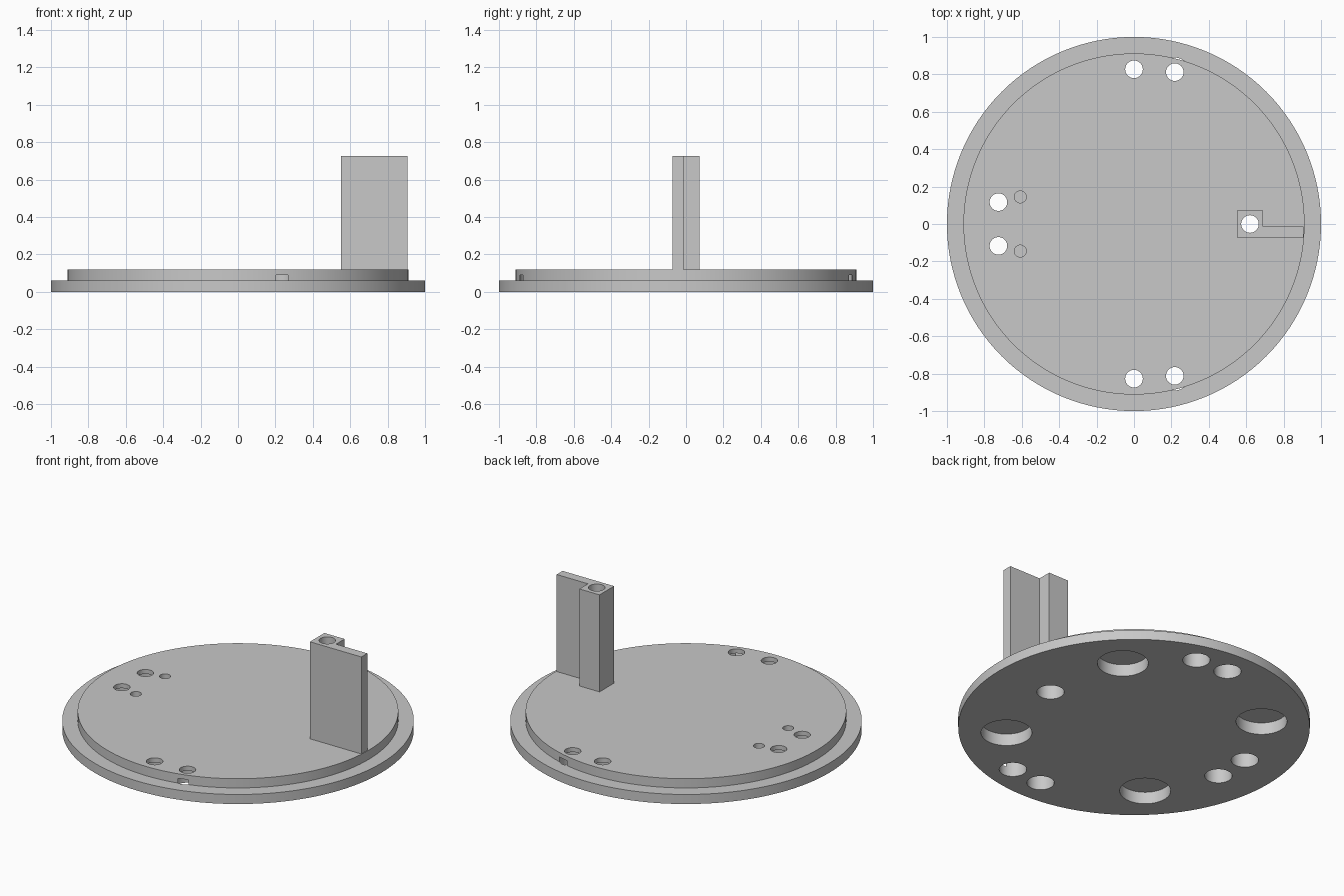
import bpy
import bmesh
from math import cos, sin, tau, radians

cube = bpy.data.objects.get("Cube")
if cube:
    bpy.data.objects.remove(cube, do_unlink=True)

grey = bpy.data.materials.new("plain_grey")
grey.use_nodes = True
grey.diffuse_color = (0.58, 0.58, 0.58, 1)
grey.node_tree.nodes["Principled BSDF"].inputs["Base Color"].default_value = (0.58, 0.58, 0.58, 1)


def finish(name, bm):
    bmesh.ops.recalc_face_normals(bm, faces=bm.faces)
    mesh = bpy.data.meshes.new(name)
    bm.to_mesh(mesh)
    bm.free()
    mesh.materials.append(grey)
    obj = bpy.data.objects.new(name, mesh)
    bpy.context.collection.objects.link(obj)
    return obj


def lathe(name, profile, centre=(0, 0), sides=48):
    """Closed round solid from (radius, height) rings, bottom to top."""
    bm = bmesh.new()
    rings = [[bm.verts.new((centre[0] + r * cos(tau * i / sides),
                            centre[1] + r * sin(tau * i / sides), z))
              for i in range(sides)] for r, z in profile]
    for low, high in zip(rings, rings[1:]):
        for i in range(sides):
            j = (i + 1) % sides
            bm.faces.new((low[i], low[j], high[j], high[i]))
    bm.faces.new(rings[0])
    bm.faces.new(rings[-1])
    return finish(name, bm)


def prism(name, outline, bottom, top):
    bm = bmesh.new()
    face = bm.faces.new([bm.verts.new((x, y, bottom)) for x, y in outline])
    moved = bmesh.ops.extrude_face_region(bm, geom=[face])["geom"]
    bmesh.ops.translate(bm, vec=(0, 0, top - bottom),
                        verts=[g for g in moved if isinstance(g, bmesh.types.BMVert)])
    return finish(name, bm)


def cut(target, cutter):
    cutter.hide_render = True
    mod = target.modifiers.new("cut", "BOOLEAN")
    mod.operation = "DIFFERENCE"
    mod.solver = "EXACT"
    mod.object = cutter
    bpy.context.view_layer.objects.active = target
    bpy.ops.object.modifier_apply(modifier=mod.name)


# Stepped round base and the L-shaped post that stands on it
base = lathe("base_disk", [(1, 0), (1, 0.06), (0.912, 0.06), (0.912, 0.118)], sides=128)
post = prism("post", [(0.55, -0.072), (0.907, -0.072), (0.907, -0.013),
                      (0.69, -0.013), (0.69, 0.072), (0.55, 0.072)], 0.117, 0.727)

cutters = []
# Screw holes, wide from below and narrow through the top
screw = [(0.078, -0.1), (0.078, 0.09), (0.047, 0.09), (0.047, 1)]
screw_spots = [(0.62, 0)]
for side in (1, -1):
    screw_spots += [(0, 0.827 * side), (0.218, 0.812 * side), (-0.725, 0.117 * side)]
for spot in screw_spots:
    cutters.append(lathe("screw_cutter", screw, spot))

# Small blind holes in the top
for side in (1, -1):
    cutters.append(lathe("pin_cutter", [(0.032, 0.04), (0.032, 0.3)], (-0.608, 0.145 * side), 32))

# Four wide pockets in the underside
for sx in (1, -1):
    for sy in (1, -1):
        cutters.append(lathe("pocket_cutter", [(0.145, -0.1), (0.145, 0.075)],
                             (0.515 * sx, 0.515 * sy), 64))

cut(post, cutters[0])
for cutter in cutters:
    cut(base, cutter)
for cutter in cutters:
    bpy.data.objects.remove(cutter, do_unlink=True)

# Smooth round walls with sharp edges
bpy.ops.object.select_all(action="DESELECT")
for obj in (base, post):
    obj.select_set(True)
bpy.context.view_layer.objects.active = base
bpy.ops.object.shade_smooth_by_angle(angle=radians(30))
